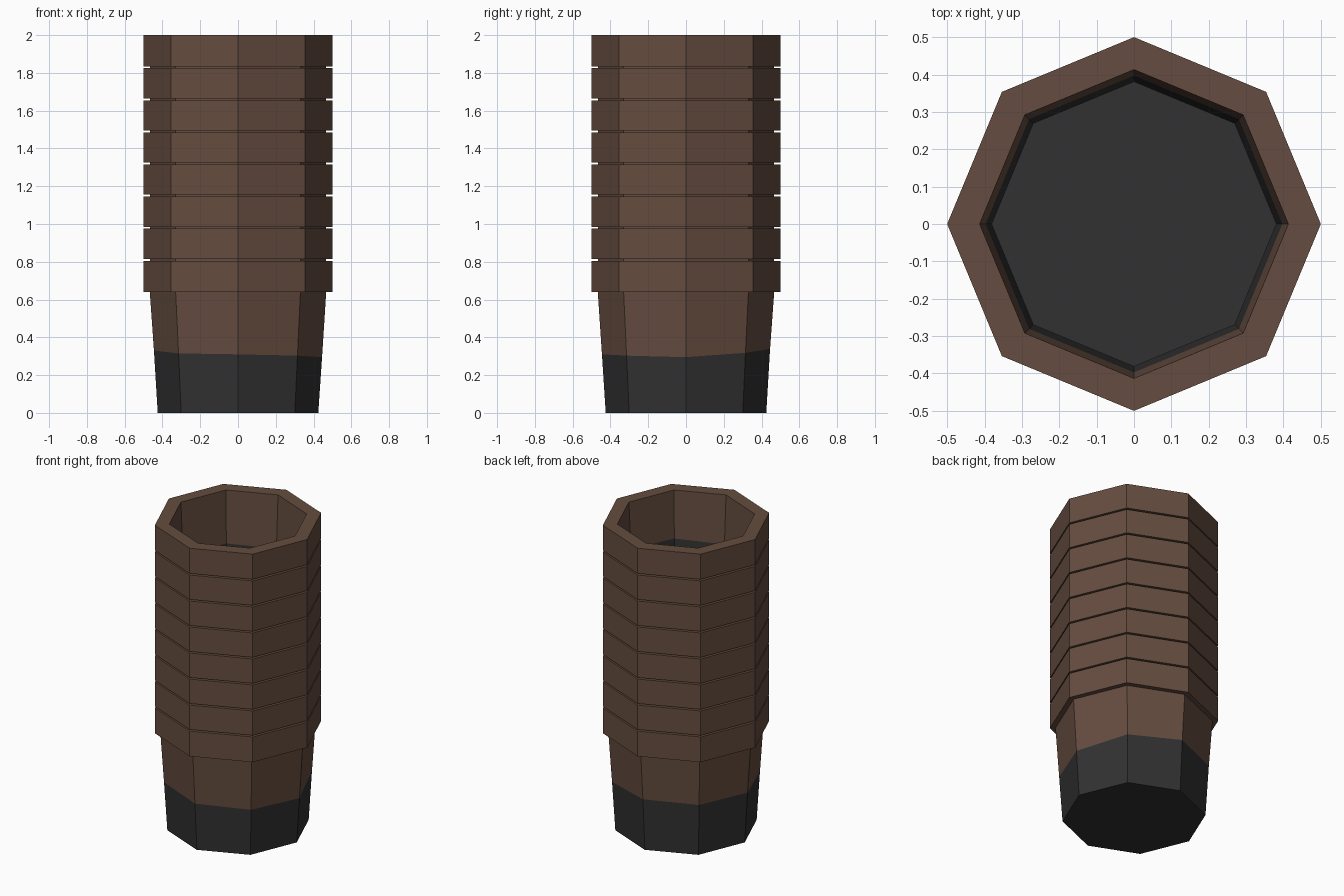
import bpy, bmesh, math

if "Cube" in bpy.data.objects:
    bpy.data.objects.remove(bpy.data.objects["Cube"])

SIDES = 8

def material(name, rgb):
    m = bpy.data.materials.new(name)
    m.diffuse_color = (*rgb, 1)
    m.use_nodes = True
    m.node_tree.nodes["Principled BSDF"].inputs["Base Color"].default_value = m.diffuse_color
    return m

brown = material("brown", (0.130, 0.073, 0.050))
black = material("charcoal", (0.031, 0.031, 0.031))

def lathe(name, rows, cap_ends=False, close=False):
    """Spin rows of (radius, z, material index of band above, wobble) into an octagonal part."""
    bm = bmesh.new()
    loops = []
    for r, z, mi, wob in rows:
        loops.append([bm.verts.new((r * math.cos(k * math.tau / SIDES),
                                    r * math.sin(k * math.tau / SIDES),
                                    z + (wob[k] if wob else 0))) for k in range(SIDES)])
    n = len(rows)
    for i in range(n if close else n - 1):
        a, b = loops[i], loops[(i + 1) % n]
        for k in range(SIDES):
            j = (k + 1) % SIDES
            f = bm.faces.new((a[k], a[j], b[j], b[k]))
            f.material_index = rows[i][2]
    if cap_ends:
        for loop in (loops[0], loops[-1]):
            bm.faces.new(loop).material_index = 1
    bmesh.ops.recalc_face_normals(bm, faces=bm.faces)
    me = bpy.data.meshes.new(name)
    bm.to_mesh(me)
    bm.free()
    me.materials.append(brown)
    me.materials.append(black)
    ob = bpy.data.objects.new(name, me)
    bpy.context.collection.objects.link(ob)
    return ob

# uneven edge of the dark base
wobble = [-0.018, 0.005, 0.025, 0.022, 0.017, 0.002, -0.003, -0.010]

# cup body: tapered dark foot, straight wall, rim, tapered recess with dark floor
lathe("cup_body", [
    (0.425, 0.00, 1, None),
    (0.445, 0.313, 0, wobble),
    (0.467, 0.64, 0, None),
    (0.467, 2.00, 0, None),
    (0.413, 2.00, 0, None),
    (0.397, 1.68, 1, [-w for w in wobble]),
    (0.381, 1.36, 1, None),
], cap_ends=True)

# stacked bands around the wall, with narrow gaps between them
for i in range(8):
    low = 0.64 + i * 0.17 + (0.005 if i else 0)
    high = 0.64 + (i + 1) * 0.17 - (0.005 if i < 7 else 0)
    lathe(f"band_{i + 1}", [
        (0.467, low, 0, None),
        (0.50, low, 0, None),
        (0.50, high, 0, None),
        (0.467, high, 0, None),
    ])
